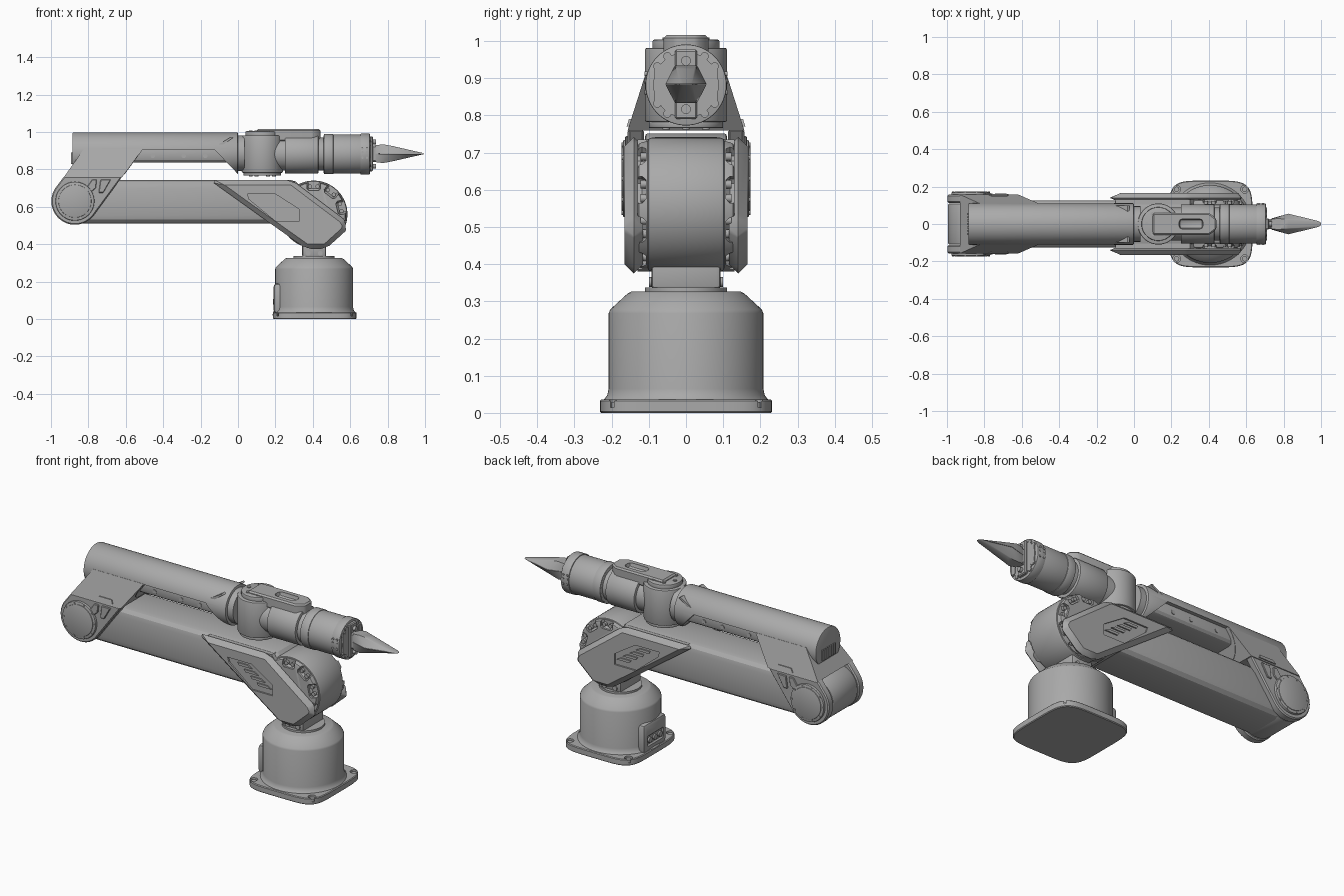
import bpy, bmesh, math
from mathutils import Matrix, Vector

cube = bpy.data.objects.get("Cube")
if cube:
    bpy.data.objects.remove(cube, do_unlink=True)

grey = bpy.data.materials.new("machine_grey")
grey.use_nodes = True
grey.diffuse_color = (0.4, 0.4, 0.4, 1)
grey.node_tree.nodes["Principled BSDF"].inputs["Base Color"].default_value = (0.4, 0.4, 0.4, 1)

ROT = {'x': Matrix.Rotation(math.pi / 2, 4, 'Y'), 'y': Matrix.Rotation(math.pi / 2, 4, 'X'), 'z': Matrix()}


def finish(name, bm):
    bmesh.ops.recalc_face_normals(bm, faces=bm.faces)
    me = bpy.data.meshes.new(name)
    bm.to_mesh(me)
    bm.free()
    me.materials.append(grey)
    ob = bpy.data.objects.new(name, me)
    bpy.context.collection.objects.link(ob)
    return ob


def activate(ob):
    bpy.ops.object.select_all(action='DESELECT')
    ob.select_set(True)
    bpy.context.view_layer.objects.active = ob


def modify(ob, kind, **settings):
    m = ob.modifiers.new(kind.title(), kind)
    for k, v in settings.items():
        setattr(m, k, v)
    activate(ob)
    bpy.ops.object.modifier_apply(modifier=m.name)
    return ob


def bevel(ob, width, segments=1):
    return modify(ob, 'BEVEL', width=width, segments=segments, limit_method='ANGLE', angle_limit=math.radians(35))


def cut(ob, *cutters):
    for c in cutters:
        modify(ob, 'BOOLEAN', operation='DIFFERENCE', object=c, solver='EXACT')
        bpy.data.objects.remove(c, do_unlink=True)
    return ob


def mirror(ob):
    return modify(ob, 'MIRROR', use_axis=(False, True, False))


def cyls(name, places, axis, depth, r, seg=16):
    """One object holding equal cylinders centred on the given places."""
    bm = bmesh.new()
    for p in places:
        bmesh.ops.create_cone(bm, cap_ends=True, segments=seg, radius1=r, radius2=r, depth=depth,
                              matrix=Matrix.Translation(p) @ ROT[axis])
    return finish(name, bm)


def cyl(name, place, axis, depth, r, bev=0.0):
    ob = cyls(name, [place], axis, depth, r, 64)
    return bevel(ob, bev, 2) if bev else ob


def box(name, lo, hi, bev=0.0, seg=1):
    bm = bmesh.new()
    lo, hi = Vector(lo), Vector(hi)
    bmesh.ops.create_cube(bm, size=1, matrix=Matrix.Translation((lo + hi) / 2) @ Matrix.Diagonal((*(hi - lo), 1)))
    ob = finish(name, bm)
    return bevel(ob, bev, seg) if bev else ob


def prism(name, pts, a, b, axis='y', bev=0.0):
    """Extrudes an (x, z) outline along y, or an (x, y) outline along z."""
    bm = bmesh.new()
    put = (lambda p, d: (p[0], d, p[1])) if axis == 'y' else (lambda p, d: (p[0], p[1], d))
    f = bm.faces.new([bm.verts.new(put(p, a)) for p in pts])
    ext = bmesh.ops.extrude_face_region(bm, geom=[f])
    move = (0, b - a, 0) if axis == 'y' else (0, 0, b - a)
    bmesh.ops.translate(bm, verts=[v for v in ext['geom'] if isinstance(v, bmesh.types.BMVert)], vec=move)
    ob = finish(name, bm)
    return bevel(ob, bev) if bev else ob


def arc(cx, cy, r, a0, a1, n):
    return [(cx + r * math.cos(math.radians(a0 + (a1 - a0) * i / n)),
             cy + r * math.sin(math.radians(a0 + (a1 - a0) * i / n))) for i in range(n + 1)]


def hull(name, pts):
    bm = bmesh.new()
    for p in pts:
        bm.verts.new(p)
    bmesh.ops.convex_hull(bm, input=bm.verts)
    return finish(name, bm)


# Base: bulged square plate, turned housing, connector box
BX = 0.41
power = lambda c: math.copysign(abs(c) ** 0.4, c)
plate = prism("base_plate", [(BX + 0.224 * power(math.cos(t)), 0.232 * power(math.sin(t)))
              for t in [math.tau * (i + 0.5) / 72 for i in range(72)]], 0, 0.036, 'z', 0.004)
corners = [(BX + sx * 0.182, sy * 0.186) for sx in (-1, 1) for sy in (-1, 1)]
cut(plate, cyls("hole_cutter", [(x, y, 0.03) for x, y in corners], 'z', 0.03, 0.021))
cyls("base_bolts", [(x, y, 0.02) for x, y in corners], 'z', 0.018, 0.014)
bm = bmesh.new()
profile = [(0, 0.02), (0.222, 0.02), (0.22, 0.037), (0.212, 0.047), (0.208, 0.065), (0.208, 0.268),
           (0.204, 0.278), (0.156, 0.322), (0.148, 0.326), (0, 0.326)]
verts = [bm.verts.new((r, 0, z)) for r, z in profile]
edges = [bm.edges.new(p) for p in zip(verts, verts[1:])]
bmesh.ops.spin(bm, geom=verts + edges, axis=(0, 0, 1), cent=(0, 0, 0), angle=math.tau, steps=72)
bmesh.ops.remove_doubles(bm, verts=bm.verts, dist=1e-5)
bmesh.ops.translate(bm, verts=bm.verts, vec=(BX - 0.003, 0, 0))
finish("base_housing", bm)
cut(box("connector_box", (0.19, -0.1, 0.03), (0.3, 0.1, 0.19), 0.018, 2),
    box("socket_cutter", (0.15, -0.075, 0.06), (0.197, 0.075, 0.125), 0.01))
cyls("connector_sockets", [(0.194, y, 0.092) for y in (-0.045, 0, 0.045)], 'x', 0.012, 0.015)

# Neck
cyl("neck_ring", (0.407, 0, 0.33), 'z', 0.014, 0.11)
box("neck_block", (0.343, -0.093, 0.33), (0.471, 0.093, 0.43), 0.012, 2)
cyls("neck_bolts", [(x, s * 0.094, 0.352) for x in (0.375, 0.44) for s in (-1, 1)], 'y', 0.01, 0.013)

# Shoulder drum with rim pockets and bolts
DX, DZ = 0.405, 0.56
cyl("shoulder_drum", (DX, 0, DZ), 'y', 0.21, 0.18, 0.012)
rim = cyl("shoulder_rim", (DX, 0, DZ), 'y', 0.26, 0.172, 0.012)
spots = [math.radians(a) for a in (-62, -24, 14, 52, 90)]
for a in spots:
    c = box("pocket_cutter", (0.128, 0.108, -0.037), (0.22, 0.2, 0.037), 0.01)
    c.data.transform(Matrix.Translation((DX, 0, DZ)) @ Matrix.Rotation(-a, 4, 'Y'))
    cut(rim, mirror(c))
cyls("rim_bolts", [(DX + 0.15 * math.cos(a + d), s * 0.113, DZ + 0.15 * math.sin(a + d))
     for a in spots for d in (-0.13, 0.13) for s in (-1, 1)], 'y', 0.02, 0.011)

# Lower arm beam and shoulder side plates
box("lower_arm_beam", (-0.87, -0.126, 0.51), (0.33, 0.126, 0.742), 0.045, 3)
prism("shoulder_core", [(-0.1, 0.735), (0.3, 0.735), (0.4, 0.6), (0.42, 0.385), (0.37, 0.38), (0.16, 0.525)], -0.13, 0.13)
side = prism("shoulder_plates", [(-0.15, 0.742), (0.29, 0.742), (0.565, 0.535), (0.585, 0.5), (0.575, 0.47),
             (0.47, 0.375), (0.365, 0.375), (0.16, 0.52)], -0.165, -0.115, bev=0.026)
panel = [(0.05, 0.668), (0.2, 0.668), (0.33, 0.585), (0.33, 0.525), (0.2, 0.525), (0.06, 0.64)]
mirror(cut(side, prism("panel_cutter", panel, -0.2, -0.156)))
for i in range(4):
    x, z = 0.12 + 0.04 * i, 0.64 - 0.028 * i
    mirror(prism("shoulder_slat", [(x, z), (x + 0.08, z), (x + 0.055, z + 0.014), (x - 0.01, z + 0.014)], -0.163, -0.15))

# Elbow joint
EX, EZ = -0.872, 0.63
cyl("elbow_drum", (EX, 0, EZ), 'y', 0.22, 0.122, 0.008)
mirror(prism("elbow_cheeks", arc(EX, EZ, 0.126, 143, 323, 32) + [(-0.618, 0.762), (-0.93, 0.762)], -0.157, -0.113, bev=0.006))
mirror(cyl("elbow_covers", (EX, -0.159, EZ), 'y', 0.022, 0.104, 0.005))
mirror(cyl("elbow_cover_rings", (EX, -0.163, EZ), 'y', 0.02, 0.088, 0.003))
cyls("elbow_bolts", [(EX + 0.096 * math.cos(k * math.tau / 10), s * 0.17, EZ + 0.096 * math.sin(k * math.tau / 10))
     for k in range(10) for s in (-1, 1)], 'y', 0.006, 0.006)

# Elbow link narrowing up to the tube, with vent panels
hull("elbow_link", [(x, s * y, z) for x, y, z in ((-0.93, 0.157, 0.76), (-0.618, 0.157, 0.76),
     (-0.51, 0.11, 0.908), (-0.825, 0.11, 0.908)) for s in (-1, 1)])


def slope_y(z):
    return 0.157 - max(0, z - 0.76) * 0.317


for pts in ([(-0.83, 0.675), (-0.79, 0.675), (-0.76, 0.7), (-0.755, 0.745), (-0.78, 0.745)],
            [(-0.745, 0.675), (-0.72, 0.675), (-0.68, 0.745), (-0.735, 0.745)]):
    mirror(prism("link_vent", pts, -0.164, -0.15, bev=0.003))
mirror(hull("upper_vent", [(x, -slope_y(z) - d, z) for x, z in ((-0.775, 0.77), (-0.67, 0.77), (-0.68, 0.79), (-0.76, 0.79))
            for d in (0.006, -0.01)]))

# Upper arm tube with its undercut, inner rail and rear vent
tube = cyl("upper_arm_tube", (-0.443, 0, 0.886), 'x', 0.886, 0.111, 0.006)
cut(tube, prism("undercut_cutter", [(-0.66, 0.7), (-0.51, 0.905), (-0.125, 0.905), (-0.005, 0.78), (-0.005, 0.7)], -0.2, 0.2))
box("upper_arm_rail", (-0.68, -0.09, 0.836), (-0.04, 0.09, 0.93), 0.03, 3)
cyls("rail_ports", [(x, s * 0.089, 0.872) for x in (-0.455, -0.29, -0.175) for s in (-1, 1)], 'y', 0.008, 0.012)
for y in range(-3, 4):
    box("rear_vent_fin", (-0.892, y * 0.018 - 0.005, 0.83), (-0.88, y * 0.018 + 0.005, 0.89))
mirror(prism("tube_end_collar", [(-0.11, 0.93), (-0.035, 0.975), (-0.025, 0.97), (-0.09, 0.925)], -0.1, -0.06))
cyl("tube_end_ring", (0.01, 0, 0.886), 'x', 0.05, 0.095)

# Wrist pivot and top bracket
WZ = 0.882
cyl("wrist_pivot", (0.13, 0, WZ), 'z', 0.2, 0.11, 0.006)
cyl("wrist_top_cap", (0.13, 0, 0.987), 'z', 0.034, 0.09, 0.005)
cyl("wrist_bottom_cap", (0.13, 0, 0.775), 'z', 0.018, 0.1, 0.003)
cyls("wrist_bolts", [(0.13 + 0.062 * math.cos(k * math.tau / 6), 0.062 * math.sin(k * math.tau / 6), z)
     for k in range(6) for z in (1.004, 0.767)], 'z', 0.01, 0.01)
bracket = prism("wrist_bracket", [(0.1, -0.06), (0.4, -0.06), (0.44, -0.03), (0.44, 0.03), (0.4, 0.06), (0.1, 0.06)],
                0.95, 1.016, 'z', 0.008)
cut(bracket, box("slot_cutter", (0.24, -0.028, 0.992), (0.37, 0.028, 1.05), 0.02, 2))

# Forearm cylinders running out to the flange
cyl("forearm_core", (0.43, 0, WZ), 'x', 0.56, 0.088)
cyl("forearm_housing", (0.34, 0, WZ), 'x', 0.18, 0.105, 0.006)
cyl("forearm_barrel", (0.578, 0, WZ), 'x', 0.24, 0.104, 0.005)
cyl("forearm_band", (0.485, 0, WZ), 'x', 0.05, 0.107, 0.003)
cyl("tool_flange", (0.68, 0, WZ), 'x', 0.05, 0.109, 0.003)
cyls("barrel_ports", [(x, s * 0.107, WZ + dz) for x in (0.665, 0.69) for dz in (-0.02, 0.01, 0.03) for s in (-1, 1)], 'y', 0.008, 0.006)
cyls("flange_bolts", [(0.706, 0.092 * math.cos(a), WZ + 0.092 * math.sin(a))
     for a in [math.radians(45 + 90 * k + d) for k in range(4) for d in (-12, 12)]], 'x', 0.01, 0.011)

# Gripper mount and two pointed jaws
mirror(box("mount_strips", (0.69, -0.085, WZ - 0.055), (0.712, -0.058, WZ + 0.055)))
box("gripper_mount", (0.69, -0.03, 0.79), (0.722, 0.03, 0.977), 0.005)
box("gripper_hub", (0.7, -0.026, 0.84), (0.76, 0.026, 0.928), 0.008)
cyls("gripper_pins", [(0.728, 0, WZ + d) for d in (-0.065, 0.065)], 'x', 0.02, 0.013)
for s, name in ((1, "upper_jaw"), (-1, "lower_jaw")):
    hull(name, [(x, k * y, 0.884 + s * z) for x, y, z in ((0.735, 0.03, 0.001), (0.735, 0.026, 0.045), (0.775, 0.03, 0.05),
         (0.825, 0.055, 0.001), (0.825, 0.022, 0.041), (0.985, 0.016, 0.001), (1.0, 0.006, 0.001)) for k in (-1, 1)])

# Smooth round surfaces, keep hard edges
for ob in bpy.context.scene.objects:
    if ob.type == 'MESH':
        activate(ob)
        bpy.ops.object.shade_smooth_by_angle(angle=math.radians(28))
